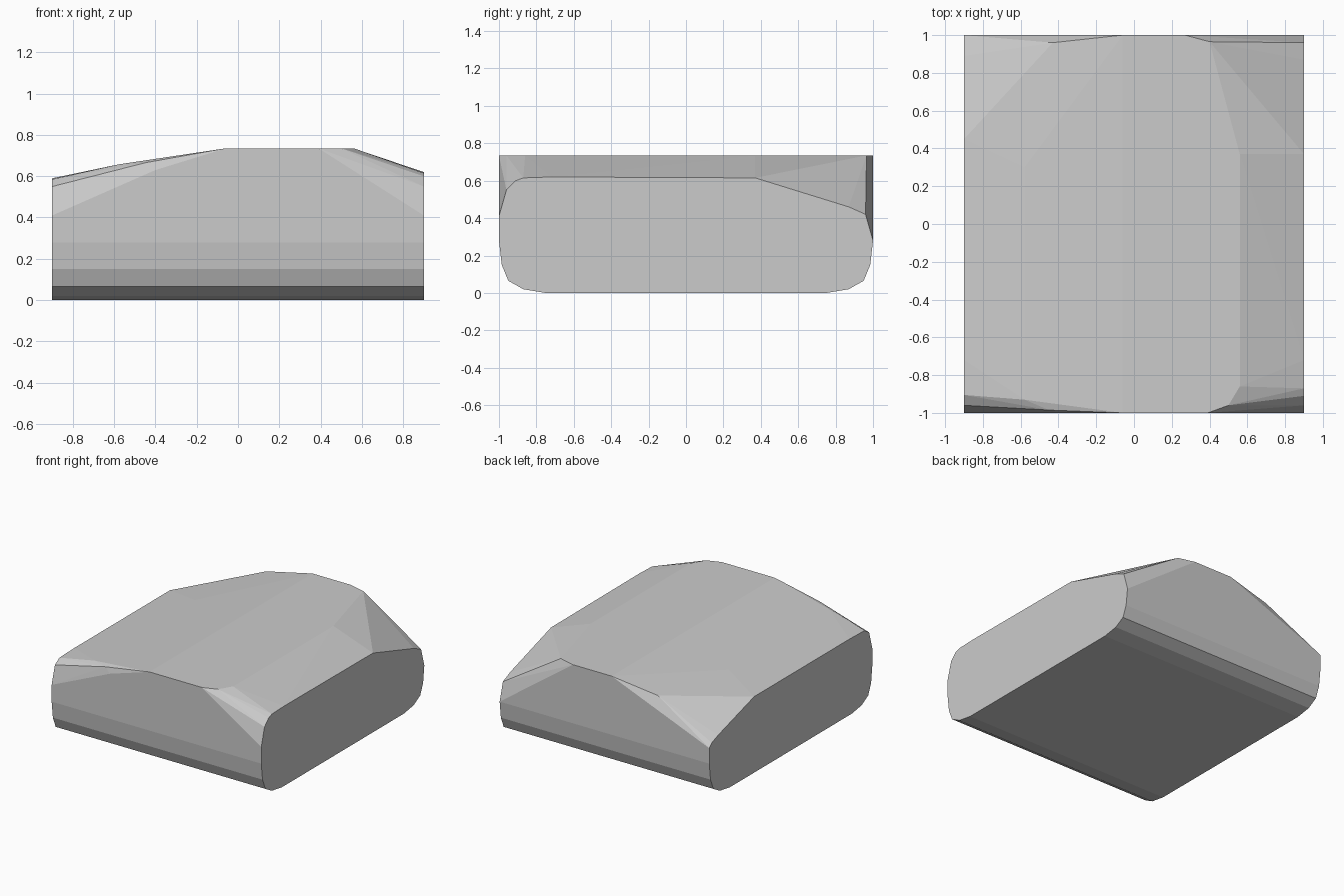
import bpy, bmesh

if "Cube" in bpy.data.objects:
    bpy.data.objects.remove(bpy.data.objects["Cube"])

# Shared rounded lower half of the cross-section (y, z), mirrored in y
lower = [(0.75, 0), (0.87, 0.02), (0.95, 0.065), (0.985, 0.15), (1, 0.28)]

# Upper outlines of the two flat ends (y, z), front to back
upper_right = [(-1, 0.41), (-0.96, 0.55), (-0.91, 0.6), (-0.87, 0.615),
               (-0.72, 0.62), (0.37, 0.615), (0.87, 0.46), (0.96, 0.42)]
upper_left = [(-1, 0.41), (-0.96, 0.55), (-0.905, 0.585), (-0.72, 0.59),
              (0.45, 0.59), (0.89, 0.46), (0.97, 0.43), (1, 0.4)]

points = []
for x, upper in ((0.9, upper_right), (-0.9, upper_left)):
    points += [(x, s * y, z) for s in (-1, 1) for y, z in lower]
    points += [(x, y, z) for y, z in upper]

# Flat plateau on top
plateau = [(-0.06, -1), (0.39, -1), (0.5, -0.96), (0.56, -0.86),
           (0.56, 0.37), (0.4, 0.965), (0.27, 1), (-0.06, 1)]
points += [(x, y, 0.735) for x, y in plateau]

# Break points on the left slope
points += [(-0.58, -0.93, 0.657), (-0.58, 0.3, 0.657), (-0.43, 0.96, 0.668),
           (-0.45, -0.985, 0.665), (-0.4, -1, 0.63)]

# Faceted stone block: convex skin over the outlines
bm = bmesh.new()
for p in points:
    bm.verts.new(p)
bmesh.ops.convex_hull(bm, input=bm.verts[:])
loose = [v for v in bm.verts if not v.link_faces]
bmesh.ops.delete(bm, geom=loose, context='VERTS')
bmesh.ops.dissolve_limit(bm, angle_limit=0.005, verts=bm.verts[:], edges=bm.edges[:])
bmesh.ops.recalc_face_normals(bm, faces=bm.faces[:])

mesh = bpy.data.meshes.new("faceted_block")
bm.to_mesh(mesh)
bm.free()
block = bpy.data.objects.new("faceted_block", mesh)
bpy.context.collection.objects.link(block)
